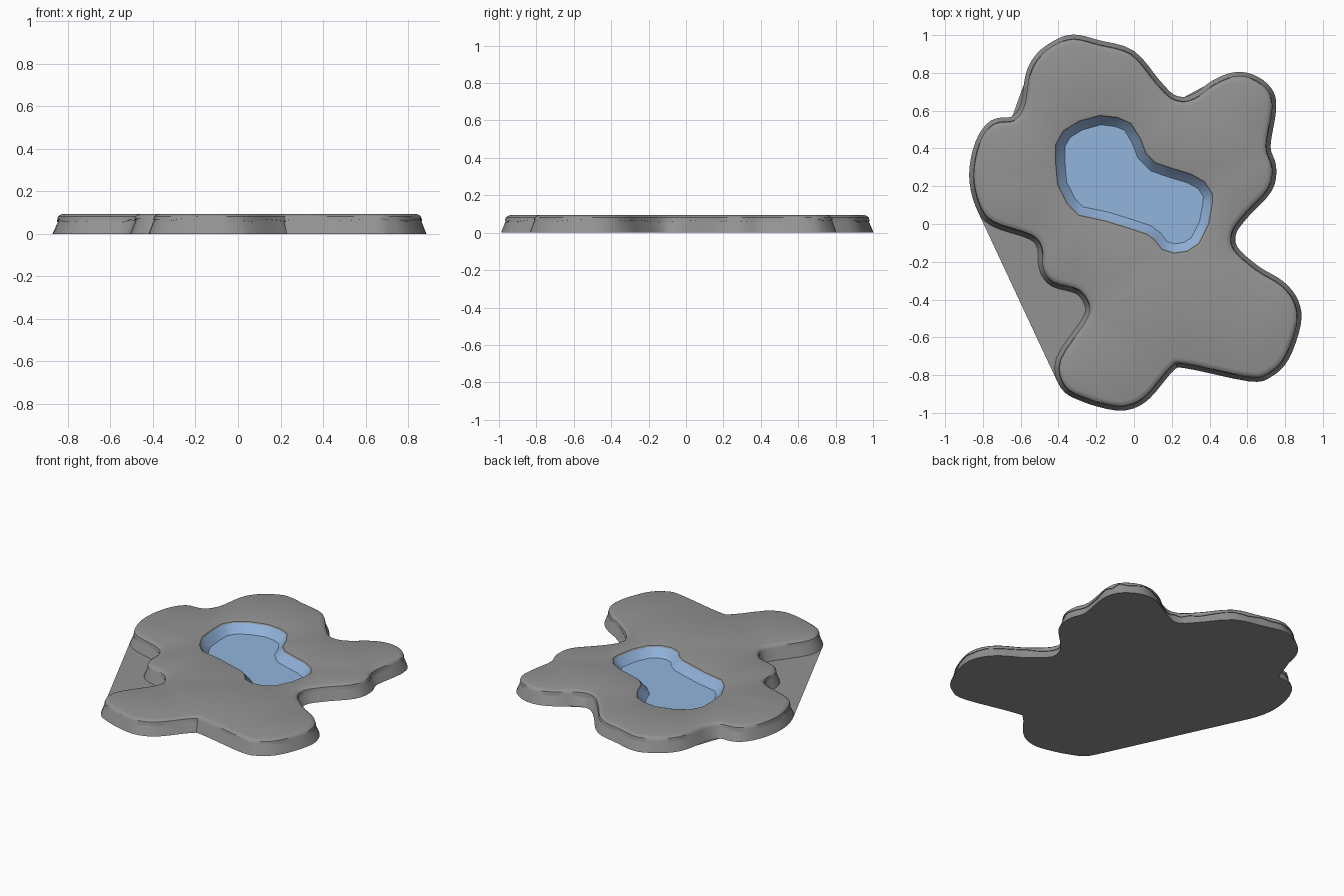
import bpy, bmesh, math, random
from mathutils import Vector

random.seed(7)
cube = bpy.data.objects.get("Cube")
if cube:
    bpy.data.objects.remove(cube, do_unlink=True)


def make_material(name, color):
    mat = bpy.data.materials.new(name)
    mat.use_nodes = True
    mat.diffuse_color = color
    mat.node_tree.nodes["Principled BSDF"].inputs["Base Color"].default_value = color
    return mat


stone = make_material("stone_grey", (0.29, 0.29, 0.29, 1))
water = make_material("water_blue", (0.29, 0.46, 0.73, 1))

# Clockwise outlines in hundredths of a unit
PLATEAU = [(-32, 97), (-19, 94), (-2, 89), (11, 74), (19, 66), (27, 64), (35, 67),
           (43, 73), (53, 77), (62, 76), (70, 70), (72, 61), (69, 41), (72, 30),
           (70, 19), (58, 6), (51, -4), (52, -14), (64, -25), (77, -33), (84, -42),
           (85, -53), (79, -70), (71, -78), (61, -80), (27, -73), (19, -75), (6, -90),
           (-3, -95), (-12, -95), (-26, -91), (-36, -85), (-38, -72), (-24, -51),
           (-23, -42), (-29, -34), (-42, -30), (-47, -23), (-48, -12), (-54, -5),
           (-74, 2), (-81, 11), (-84, 26), (-81, 42), (-74, 52), (-63, 54),
           (-57, 62), (-54, 79), (-49, 88), (-41, 94)]
POOL = [(-18, 57), (-9, 56), (-2, 53), (3, 45), (6, 37), (11, 32), (20, 29), (30, 26),
        (37, 22), (41, 16), (41, 11), (39, 0), (34, -10), (28, -14), (21, -15),
        (15, -13), (11, -8), (7, -5), (-2, -2), (-15, 2), (-29, 5), (-35, 11),
        (-40, 21), (-41, 32), (-41, 42), (-37, 49), (-29, 54)]
STEPS = 4
TOP = 0.094


def smooth_loop(points, steps):
    """Closed Catmull-Rom curve through the points."""
    pts = [Vector(p) / 100 for p in points]
    n, out = len(pts), []
    for i in range(n):
        a, b, c, d = (pts[(i + j) % n] for j in (-1, 0, 1, 2))
        for s in range(steps):
            t = s / steps
            out.append(0.5 * (2 * b + (c - a) * t + (2 * a - 5 * b + 4 * c - d) * t ** 2
                              + (3 * b - a - 3 * c + d) * t ** 3))
    return out


def offset_loop(loop, dist):
    """Move a clockwise loop outward by dist."""
    n, out = len(loop), []
    for i, p in enumerate(loop):
        t = (loop[(i + 1) % n] - loop[i - 1]).normalized()
        out.append(p + Vector((-t.y, t.x)) * dist)
    return out


def add_ring(bm, loop, dist, height):
    """height is a number or one value per point."""
    zs = height if isinstance(height, list) else [height] * len(loop)
    return [bm.verts.new((p.x, p.y, z)) for p, z in zip(offset_loop(loop, dist), zs)]


def bridge(bm, a, b, mat=0):
    n = len(a)
    for i in range(n):
        j = (i + 1) % n
        bm.faces.new((a[i], b[i], b[j], a[j])).material_index = mat


def finish(bm, name, mats):
    mesh = bpy.data.meshes.new(name)
    bm.to_mesh(mesh)
    bm.free()
    for m in mats:
        mesh.materials.append(m)
    obj = bpy.data.objects.new(name, mesh)
    bpy.context.collection.objects.link(obj)
    bpy.ops.object.select_all(action="DESELECT")
    obj.select_set(True)
    bpy.context.view_layer.objects.active = obj
    bpy.ops.object.shade_smooth_by_angle(angle=math.radians(35))
    return obj


def ring_edges(bm, ring):
    return [bm.edges.get((ring[i - 1], ring[i])) for i in range(len(ring))]


outer = smooth_loop(PLATEAU, STEPS)
inner = smooth_loop(POOL, 1)

# Ragged height of the ledge's lower edge
knots = [0.064 + random.uniform(-0.01, 0.01) for _ in range(len(outer) // 2)]
ragged = []
for i, k in enumerate(knots):
    ragged += [k, (k + knots[(i + 1) % len(knots)]) / 2]

# Rock plateau: flared wall, overhanging ledge, rounded top edge
bm = bmesh.new()
rings = [add_ring(bm, outer, d, z) for d, z in (
    (0.033, 0), (0.007, ragged), (0.012, ragged), (0.007, 0.082),
    (-0.004, 0.090), (-0.018, TOP))]
for a, b in zip(rings, rings[1:]):
    bridge(bm, a, b)

# Pool: rounded stone rim, then sloping sides and floor
pool = [add_ring(bm, inner, d, z) for d, z in (
    (0.02, TOP), (0.005, 0.090), (0, 0.082), (-0.045, 0.03))]
for a, b, mat in zip(pool, pool[1:], (0, 0, 1)):
    bridge(bm, a, b, mat)
bm.faces.new(reversed(pool[-1])).material_index = 1

# Flat top between the outer edge and the pool rim
fill = bmesh.ops.triangle_fill(
    bm, use_beauty=True, normal=(0, 0, 1),
    edges=ring_edges(bm, rings[-1]) + ring_edges(bm, pool[0]))
for f in fill["geom"]:
    if isinstance(f, bmesh.types.BMFace):
        f.normal_update()
        if f.normal.z < 0:
            f.normal_flip()
finish(bm, "rock_plateau", [stone, water])

# Underside sheet, running straight across three of the notches
bm = bmesh.new()
notches = [(20, 31), (125, 163), (180, 191)]
foot = offset_loop(outer, 0.033)
sheet = [bm.verts.new((p.x, p.y, 0)) for i, p in enumerate(foot)
         if not any(lo < i < hi for lo, hi in notches)]
base = bm.faces.new(sheet)
base.normal_update()
if base.normal.z > 0:
    base.normal_flip()
bmesh.ops.triangulate(bm, faces=[base])
finish(bm, "underside", [stone])
